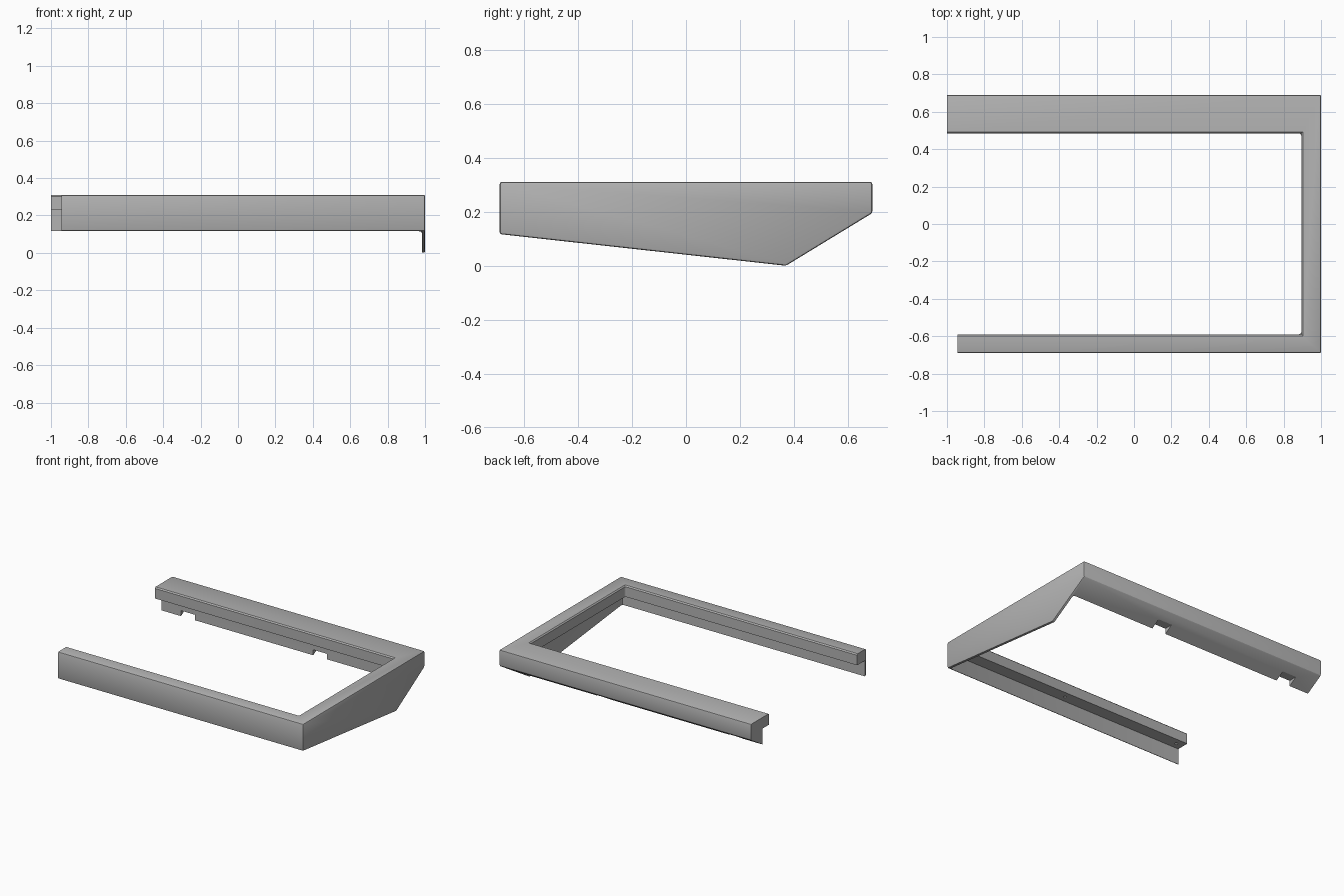
import bpy, bmesh
from mathutils import Vector

old = bpy.data.objects.get("Cube")
if old:
    bpy.data.objects.remove(old, do_unlink=True)

grey = bpy.data.materials.new("plain grey")
grey.use_nodes = True
colour = (0.45, 0.45, 0.45, 1)
grey.diffuse_color = colour
grey.node_tree.nodes["Principled BSDF"].inputs["Base Color"].default_value = colour


def prism(name, points, sweep, bevel=0.0, segments=2, along_sweep=False):
    """Sweep a flat outline into a solid, optionally rounding its edges."""
    bm = bmesh.new()
    sweep = Vector(sweep)
    face = bm.faces.new([bm.verts.new(p) for p in points])
    new = bmesh.ops.extrude_face_region(bm, geom=[face])["geom"]
    bmesh.ops.translate(bm, vec=sweep, verts=[v for v in new if isinstance(v, bmesh.types.BMVert)])
    bmesh.ops.recalc_face_normals(bm, faces=bm.faces)
    if bevel:
        edges = [e for e in bm.edges if not along_sweep or
                 abs((e.verts[0].co - e.verts[1].co).normalized().dot(sweep.normalized())) > 0.99]
        bmesh.ops.bevel(bm, geom=edges, offset=bevel, segments=segments, profile=0.5, affect='EDGES')
    return finish(name, bm)


def finish(name, bm):
    mesh = bpy.data.meshes.new(name)
    bm.to_mesh(mesh)
    bm.free()
    ob = bpy.data.objects.new(name, mesh)
    mesh.materials.append(grey)
    bpy.context.collection.objects.link(ob)
    return ob


def box(name, x, y, z, **kw):
    outline = [(x[0], y[0], z[0]), (x[1], y[0], z[0]), (x[1], y[1], z[0]), (x[0], y[1], z[0])]
    return prism(name, outline, (0, 0, z[1] - z[0]), **kw)


def cut(ob, cutter):
    mod = ob.modifiers.new("cut", 'BOOLEAN')
    mod.operation = 'DIFFERENCE'
    mod.solver = 'EXACT'
    mod.object = cutter
    bpy.ops.object.select_all(action='DESELECT')
    bpy.context.view_layer.objects.active = ob
    ob.select_set(True)
    bpy.ops.object.modifier_apply(modifier=mod.name)
    bpy.data.objects.remove(cutter, do_unlink=True)


# Outer body: side profile swept across the width
profile = [(-0.69, 0.31), (-0.69, 0.117), (0.37, 0.0), (0.69, 0.195), (0.69, 0.31)]
frame = prism("open_frame", [(-1.2, y, z) for y, z in profile], (2.2, 0, 0), bevel=0.008)

# Hollow underside, leaving thin front and side skirts and a sloped back wedge
cut(frame, box("underside_cutter", (-1.4, 0.983), (-0.68, 0.56), (-0.2, 0.23),
               bevel=0.015, along_sweep=True))

# Central opening with rounded inner corners
opening = (-1.4, 0.895), (-0.59, 0.485)
cut(frame, box("opening_cutter", *opening, (-0.2, 0.5), bevel=0.015, segments=4, along_sweep=True))

# Softened top rim of the opening
bm = bmesh.new()
rings = []
for z, grow in ((0.302, 0), (0.322, 0.02)):
    (x0, x1), (y0, y1) = opening
    rings.append([bm.verts.new(p) for p in ((x0, y0 - grow, z), (x1 + grow, y0 - grow, z),
                                            (x1 + grow, y1 + grow, z), (x0, y1 + grow, z))])
for i in range(4):
    j = (i + 1) % 4
    bm.faces.new((rings[0][i], rings[0][j], rings[1][j], rings[1][i]))
bm.faces.new(rings[0][::-1])
bm.faces.new(rings[1])
bmesh.ops.recalc_face_normals(bm, faces=bm.faces)
cut(frame, finish("rim_cutter", bm))

# Open ends: the front arm is a little shorter than the back arm
cut(frame, box("back_end_cutter", (-1.6, -1.0), (0, 1), (-0.3, 0.6)))
cut(frame, box("front_end_cutter", (-1.6, -0.945), (-1, 0.1), (-0.3, 0.6)))

# Notches through the back wedge and screw holes under the front arm
for x in (-0.79, 0.26):
    cut(frame, box("notch_cutter", (x - 0.055, x + 0.055), (0.5, 0.8), (0.0, 0.155)))
for x in (-0.89, 0.05):
    cut(frame, box("hole_cutter", (x - 0.01, x + 0.01), (-0.645, -0.625), (0.2, 0.27),
                   bevel=0.006, along_sweep=True))

bpy.ops.object.select_all(action='DESELECT')
bpy.context.view_layer.objects.active = frame
frame.select_set(True)
bpy.ops.object.shade_smooth_by_angle(angle=0.5)
